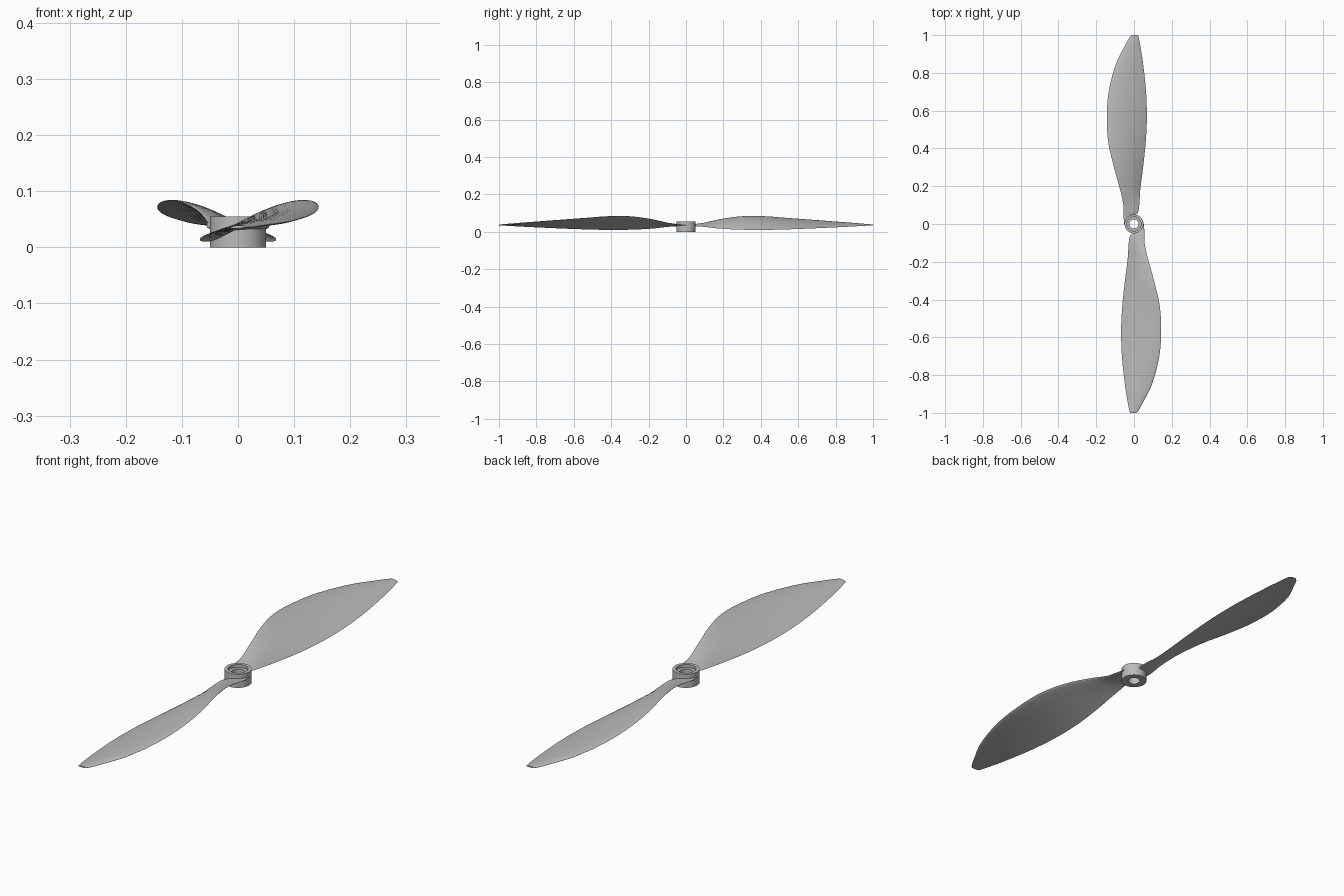
import bpy, bmesh, math

cube = bpy.data.objects.get("Cube")
if cube:
    bpy.data.objects.remove(cube, do_unlink=True)

# Single grey plastic
grey = bpy.data.materials.new("grey plastic")
grey.use_nodes = True
colour = (0.5, 0.5, 0.5, 1)
grey.diffuse_color = colour
grey.node_tree.nodes["Principled BSDF"].inputs["Base Color"].default_value = colour


def finish(name, bm, angle):
    """Turn a bmesh into a smooth-shaded object."""
    bmesh.ops.recalc_face_normals(bm, faces=bm.faces[:])
    mesh = bpy.data.meshes.new(name)
    bm.to_mesh(mesh)
    bm.free()
    mesh.materials.append(grey)
    obj = bpy.data.objects.new(name, mesh)
    bpy.context.collection.objects.link(obj)
    bpy.ops.object.select_all(action="DESELECT")
    obj.select_set(True)
    bpy.context.view_layer.objects.active = obj
    bpy.ops.object.shade_smooth_by_angle(angle=math.radians(angle))
    return obj


def loft(bm, rings, wrap):
    """Bridge successive closed rings of vertices."""
    pairs = list(zip(rings, rings[1:]))
    if wrap:
        pairs.append((rings[-1], rings[0]))
    for a, b in pairs:
        for i in range(len(a)):
            j = (i + 1) % len(a)
            bm.faces.new((a[i], a[j], b[j], b[i]))


def smooth_path(stations, steps):
    """Cubic interpolation through rows that start with their position."""
    def slope(i):
        lo, hi = stations[max(i - 1, 0)], stations[min(i + 1, len(stations) - 1)]
        return [(q - p) / (hi[0] - lo[0]) for p, q in zip(lo, hi)]

    rows = []
    for i in range(len(stations) - 1):
        a, b = stations[i], stations[i + 1]
        ma, mb, h = slope(i), slope(i + 1), b[0] - a[0]
        for k in range(steps):
            t = k / steps
            w = t * t * (3 - 2 * t)
            row = [p * (1 - w) + q * w + h * (t * (1 - t) ** 2 * u - t * t * (1 - t) * v)
                   for p, q, u, v in zip(a, b, ma, mb)]
            row[0] = a[0] + h * t
            rows.append(row)
    rows.append(list(stations[-1]))
    return rows


# Hub: turned ring with a counterbored top and a through bore
bm = bmesh.new()
profile = [(0.05, 0), (0.05, 0.055), (0.037, 0.055), (0.037, 0.043),
           (0.024, 0.043), (0.024, 0)]
SIDES = 48
rings = [[bm.verts.new((r * math.cos(math.tau * i / SIDES),
                        r * math.sin(math.tau * i / SIDES), z))
          for i in range(SIDES)] for r, z in profile]
loft(bm, rings, True)
finish("hub", bm, 30)

# Blade: y, leading x, trailing x, leading z, trailing z
stations = [
    (0.0, -0.052, -0.032, 0.034, 0.03),
    (0.035, -0.055, -0.005, 0.036, 0.03),
    (0.06, -0.056, 0.02, 0.04, 0.029),
    (0.1, -0.056, 0.028, 0.047, 0.026),
    (0.18, -0.073, 0.033, 0.066, 0.017),
    (0.3, -0.106, 0.048, 0.082, 0.011),
    (0.42, -0.134, 0.061, 0.082, 0.01),
    (0.55, -0.144, 0.068, 0.072, 0.013),
    (0.7, -0.134, 0.064, 0.06, 0.019),
    (0.85, -0.095, 0.048, 0.047, 0.026),
    (0.94, -0.05, 0.034, 0.04, 0.031),
    (0.99, -0.022, 0.024, 0.036, 0.034),
    (1.0, -0.012, 0.02, 0.036, 0.034),
]
N = 14


def section(row):
    """Cambered aerofoil points, over the top and back underneath."""
    y, x0, x1, z0, z1 = row
    chord = math.hypot(x1 - x0, z1 - z0)
    nx, nz = (z0 - z1) / chord, (x1 - x0) / chord
    thick = min(0.06 * chord + 0.003, 0.011)
    points = []
    for k in range(2 * N):
        s = (1 - math.cos(math.pi * k / N)) / 2
        side = 1 if k <= N else -1
        half = thick * 1.3 * math.sqrt(s) * (1 - s)
        d = 0.14 * chord * s * (1 - s) + side * half
        points.append((x0 + (x1 - x0) * s + nx * d, y,
                       z0 + (z1 - z0) * s + nz * d))
    return points


bm = bmesh.new()
rings = [[bm.verts.new(p) for p in section(row)] for row in smooth_path(stations, 4)]
loft(bm, rings, False)
bm.faces.new(rings[0])
bm.faces.new(rings[-1])
back_blade = finish("back_blade", bm, 40)

# Opposite blade: same shape turned half a revolution
front_blade = back_blade.copy()
front_blade.name = "front_blade"
front_blade.rotation_euler.z = math.pi
bpy.context.collection.objects.link(front_blade)
